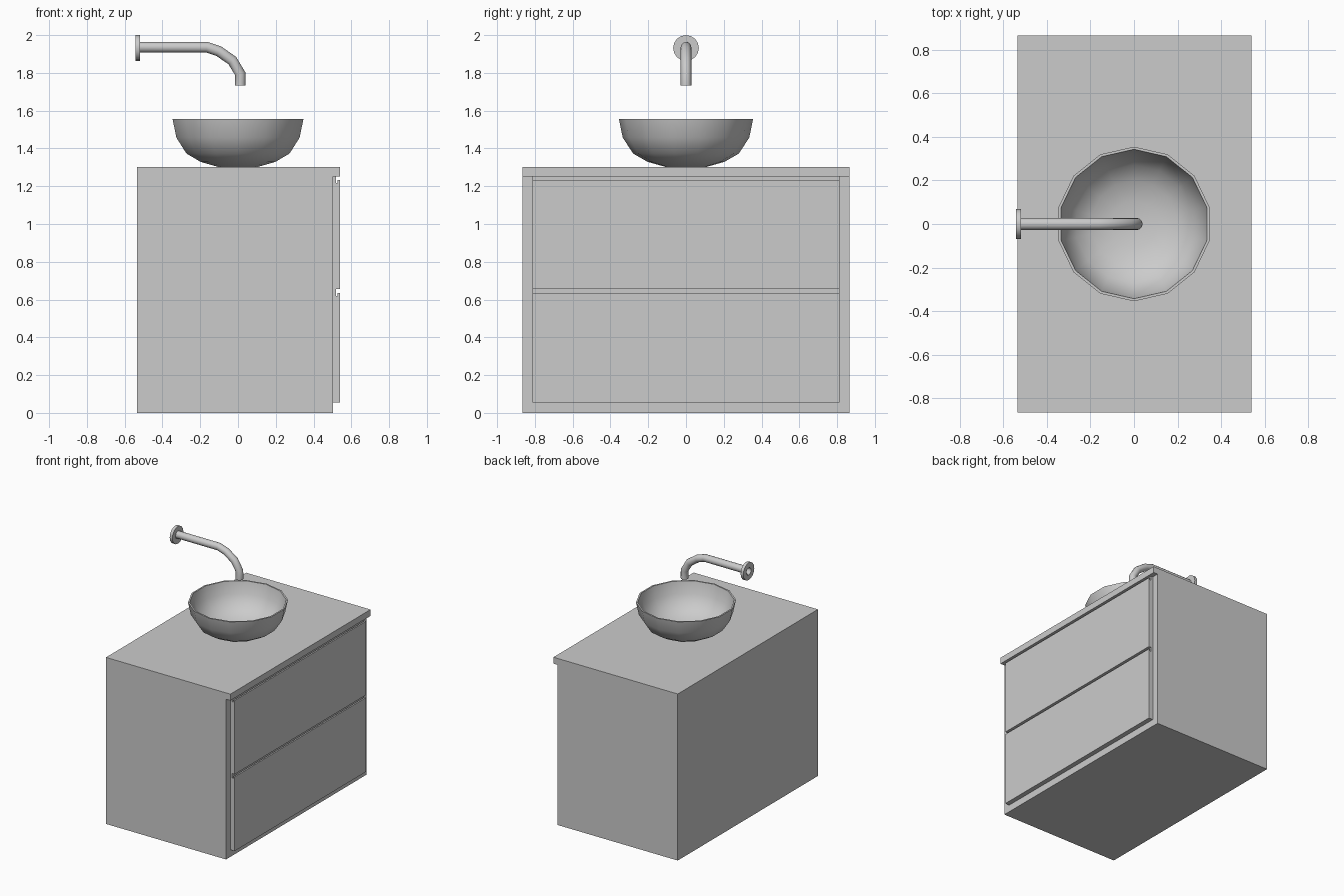
import bpy, bmesh, math

if "Cube" in bpy.data.objects:
    bpy.data.objects.remove(bpy.data.objects["Cube"])


def finish(name, bm, smooth_angle=None):
    bmesh.ops.recalc_face_normals(bm, faces=bm.faces)
    me = bpy.data.meshes.new(name)
    bm.to_mesh(me)
    bm.free()
    ob = bpy.data.objects.new(name, me)
    bpy.context.collection.objects.link(ob)
    if smooth_angle:
        bpy.ops.object.select_all(action='DESELECT')
        ob.select_set(True)
        bpy.context.view_layer.objects.active = ob
        bpy.ops.object.shade_smooth_by_angle(angle=math.radians(smooth_angle))
    return ob


def extrude_y(name, profile, half):
    """Extrude an (x, z) outline from y = -half to y = half."""
    bm = bmesh.new()
    face = bm.faces.new([bm.verts.new((x, -half, z)) for x, z in profile])
    ext = bmesh.ops.extrude_face_region(bm, geom=[face])
    moved = [v for v in ext['geom'] if isinstance(v, bmesh.types.BMVert)]
    bmesh.ops.translate(bm, verts=moved, vec=(0, 2 * half, 0))
    return finish(name, bm)


def lathe(name, profile, sides, place, angle=35):
    """Revolve a closed (radius, height) outline; radius 0 becomes one point."""
    bm = bmesh.new()
    rings = []
    for r, h in profile:
        if r == 0:
            rings.append([bm.verts.new(place(0, 0, h))] * sides)
        else:
            rings.append([bm.verts.new(place(r * math.cos(a), r * math.sin(a), h))
                          for a in (math.pi / 2 + 2 * math.pi * i / sides for i in range(sides))])
    for k, lo in enumerate(rings):
        hi = rings[(k + 1) % len(rings)]
        if lo[0] is lo[1] and hi[0] is hi[1]:
            continue
        for i in range(sides):
            j = (i + 1) % sides
            bm.faces.new(dict.fromkeys((lo[i], lo[j], hi[j], hi[i])))
    return finish(name, bm, angle)


# Cabinet body with the countertop overhanging the drawer side
extrude_y("cabinet", [(-0.535, 0), (0.503, 0), (0.503, 1.252), (0.54, 1.252),
                      (0.54, 1.302), (-0.535, 1.302)], 0.866)

# Drawer fronts with a finger groove along the top edge
for name, z0, z1 in (("lower_drawer", 0.055, 0.655), ("upper_drawer", 0.655, 1.252)):
    extrude_y(name, [(0.503, z0), (0.54, z0), (0.54, z1 - 0.02), (0.528, z1 - 0.02),
                     (0.528, z1 - 0.035), (0.518, z1 - 0.035), (0.518, z1), (0.503, z1)], 0.812)

# Fourteen-sided vessel basin
basin = [(0, 1.302), (0.107, 1.302), (0.203, 1.329), (0.28, 1.373), (0.335, 1.458),
         (0.355, 1.555), (0.343, 1.555), (0.323, 1.463), (0.271, 1.382),
         (0.198, 1.341), (0.107, 1.314), (0, 1.314)]
lathe("basin", basin, 14, lambda a, b, h: (a, b, h))

# Wall flange of the spout
lathe("spout_flange", [(0.028, -0.543), (0.068, -0.543), (0.068, -0.52), (0.028, -0.52)],
      16, lambda a, b, h: (h, a, 1.932 + b))

# Bent spout pipe
path = [(-0.543, 1.936), (-0.165, 1.936), (-0.102, 1.915), (-0.03, 1.865),
        (0.012, 1.795), (0.012, 1.732)]
curve = bpy.data.curves.new("spout", 'CURVE')
curve.dimensions = '3D'
curve.bevel_depth = 0.028
curve.bevel_resolution = 4
spline = curve.splines.new('POLY')
spline.points.add(len(path) - 1)
for p, (x, z) in zip(spline.points, path):
    p.co = (x, 0, z, 1)
spout = bpy.data.objects.new("spout", curve)
bpy.context.collection.objects.link(spout)
bpy.ops.object.select_all(action='DESELECT')
spout.select_set(True)
bpy.context.view_layer.objects.active = spout
bpy.ops.object.convert(target='MESH')
bpy.ops.object.shade_smooth_by_angle(angle=math.radians(45))
